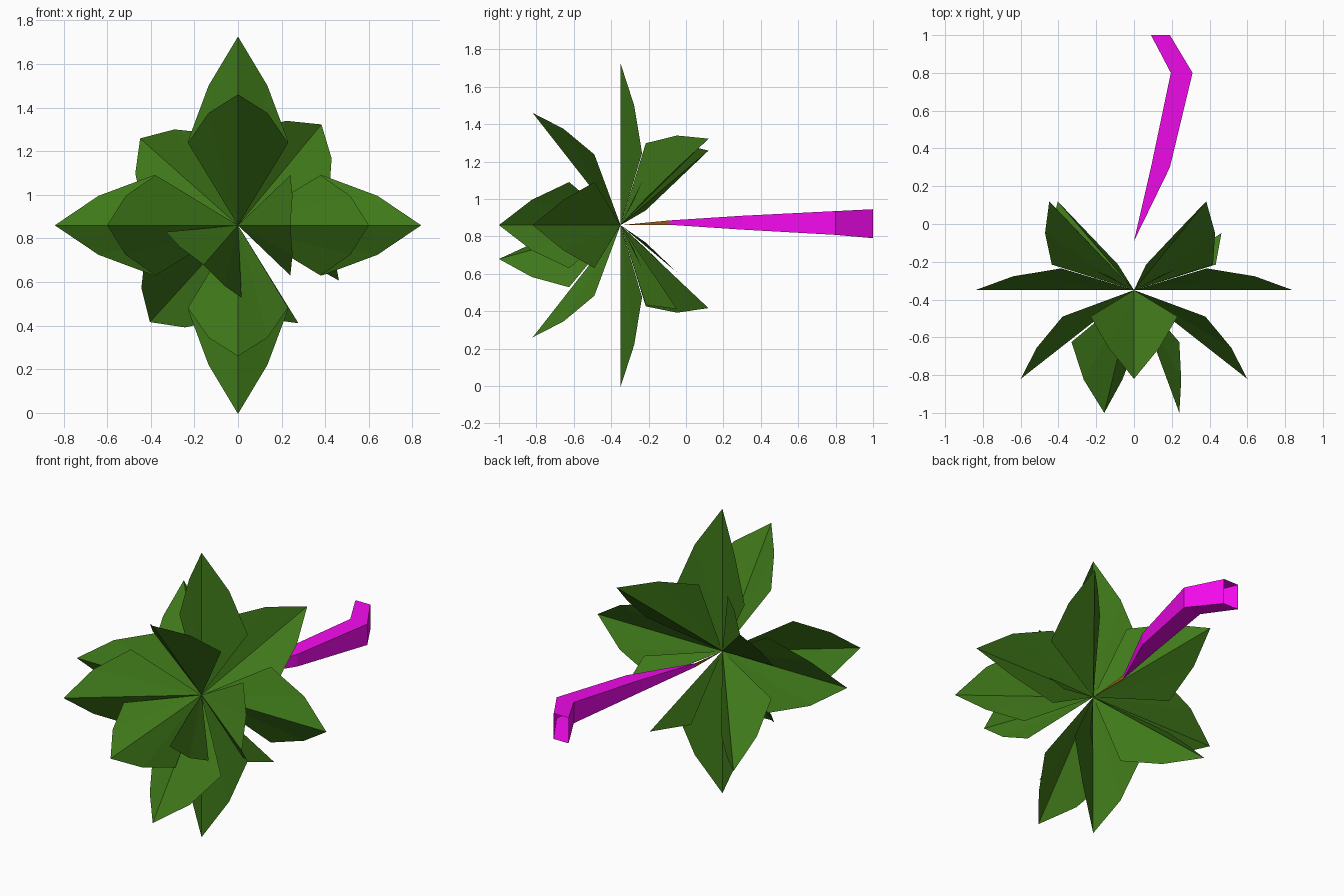
import bpy
from math import cos, sin, radians
from mathutils import Vector

if "Cube" in bpy.data.objects:
    bpy.data.objects.remove(bpy.data.objects["Cube"])

CENTRE = Vector((0, -0.35, 0.86))


def material(name, rgb):
    m = bpy.data.materials.new(name)
    m.diffuse_color = (*rgb, 1)
    m.use_nodes = True
    m.node_tree.nodes["Principled BSDF"].inputs["Base Color"].default_value = m.diffuse_color
    return m


GREEN = material("leaf_green", (0.05, 0.19, 0.01))
MAGENTA = material("stem_magenta", (0.9, 0.003, 0.85))
BROWN = material("stem_brown", (0.3, 0.1, 0.01))


def make(name, verts, faces, *mats):
    me = bpy.data.meshes.new(name)
    me.from_pydata(verts, [], faces)
    ob = bpy.data.objects.new(name, me)
    bpy.context.collection.objects.link(ob)
    for m in mats:
        me.materials.append(m)
    return ob


def leaf(name, angle, near, far, tip, has_tip=True):
    """Folded leaf; near/far/tip are (outward, backward) offsets from the centre."""
    a = radians(angle)
    out = Vector((cos(a), 0, sin(a)))
    side = Vector((-sin(a), 0, cos(a)))

    def at(p, w):
        return CENTRE + out * p[0] + Vector((0, p[1], 0)) + side * w

    verts = [CENTRE, at(near, 0.23), at(far, 0.135), at(near, -0.23), at(far, -0.135)]
    faces = [(0, 2, 1), (0, 3, 4)]
    if has_tip:
        verts.append(at(tip, 0))
        faces += [(0, 5, 2), (0, 4, 5)]
    make(name, verts, faces, GREEN)


# flat ring and forward-leaning ring, four leaves each
for i in range(4):
    leaf(f"outer_leaf_{i}", 90 * i, (0.385, 0.115), (0.64, 0.073),
         (0.865 if i % 2 else 0.84, 0))
    leaf(f"middle_leaf_{i}", 90 * i, (0.378, -0.14), (0.515, -0.305), (0.6, -0.47))

# backward-leaning leaves, one with its tip missing
for i, (ang, whole) in enumerate([(50.4, 1), (138.4, 1), (227.7, 1), (-43.5, 0)]):
    leaf(f"back_leaf_{i}", ang, (0.378, 0.135), (0.51, 0.302), (0.6, 0.47), whole)

# two leaves pointing forward
for i, ang in enumerate((0, 229)):
    leaf(f"front_leaf_{i}", ang, (0.24, -0.275), (0.25, -0.475), (0.24, -0.65))

# bent square stem, open at the end: y, x left, x right, z bottom, z top
sections = [(-0.09, 0, 0, 0.862, 0.885), (0.3, 0.09, 0.19, 0.836, 0.91),
            (0.8, 0.195, 0.31, 0.808, 0.935), (1.0, 0.09, 0.19, 0.79, 0.945)]
verts, faces = [], []
for y, l, r, b, t in sections:
    verts += [(l, y, b), (r, y, b), (r, y, t), (l, y, t)]
for s in range(3):
    for k in range(4):
        if s == 0 and k % 2 == 0:  # first section is a vertical line
            c = [0, 5, 4] if k == 0 else [3, 7, 6]
            faces.append(c)
        else:
            j = (k + 1) % 4
            faces.append((4 * s + k, 4 * s + j, 4 * s + 4 + j, 4 * s + 4 + k))
make("stem", verts, faces, MAGENTA)

# thin flat stem root
make("stem_root", [CENTRE, (0, -0.09, 0.862), (0, -0.09, 0.885)], [(0, 1, 2)], BROWN)
